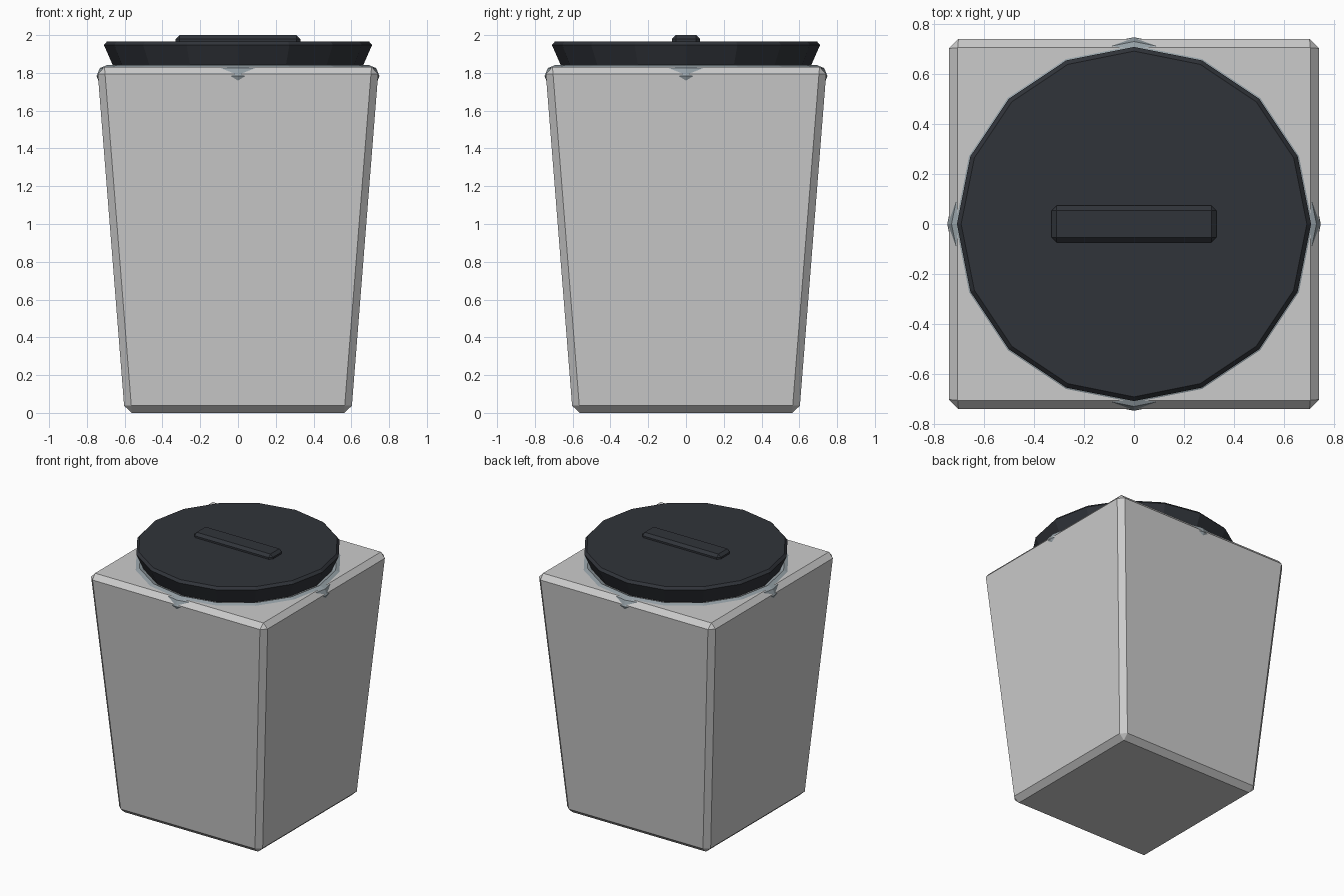
import bpy, bmesh, math

if "Cube" in bpy.data.objects:
    bpy.data.objects.remove(bpy.data.objects["Cube"])


def material(name, rgb):
    m = bpy.data.materials.new(name)
    m.diffuse_color = (*rgb, 1)
    m.use_nodes = True
    m.node_tree.nodes["Principled BSDF"].inputs["Base Color"].default_value = m.diffuse_color
    return m


def finish(name, bm, mat=None, bevel=0):
    bmesh.ops.recalc_face_normals(bm, faces=bm.faces)
    me = bpy.data.meshes.new(name)
    bm.to_mesh(me)
    bm.free()
    ob = bpy.data.objects.new(name, me)
    bpy.context.collection.objects.link(ob)
    if mat:
        me.materials.append(mat)
    if bevel:
        mod = ob.modifiers.new("chamfer", 'BEVEL')
        mod.width = bevel
        mod.segments = 1
    return ob


def box(name, bottom, top, z0, z1, mat=None, bevel=0):
    """Box with (x, y) half sizes at the bottom and at the top."""
    bm = bmesh.new()
    bmesh.ops.create_cube(bm, size=2)
    for v in bm.verts:
        half, z = (top, z1) if v.co.z > 0 else (bottom, z0)
        v.co = (v.co.x * half[0], v.co.y * half[1], z)
    return finish(name, bm, mat, bevel)


def lathe(name, profile, mat, sides=16, closed=False):
    """Turn an (r, z) profile; open profiles get flat end caps."""
    bm = bmesh.new()
    loops = [[bm.verts.new((r * math.cos(2 * math.pi * i / sides),
                            r * math.sin(2 * math.pi * i / sides), z))
              for i in range(sides)] for r, z in profile]
    pairs = list(zip(loops, loops[1:]))
    if closed:
        pairs.append((loops[-1], loops[0]))
    else:
        bm.faces.new(loops[0])
        bm.faces.new(loops[-1])
    for a, b in pairs:
        for i in range(sides):
            j = (i + 1) % sides
            bm.faces.new((a[i], a[j], b[j], b[i]))
    return finish(name, bm, mat)


dark = material("dark_plastic", (0.03, 0.034, 0.042))
steel = material("rim_metal", (0.30, 0.35, 0.38))

# Tapered container body
box("body", (0.60, 0.60), (0.745, 0.745), 0, 1.832, bevel=0.038)

# Rim ring, eight-sided section, half sunk in the body top
section = [(0.689 + 0.06 * math.cos(k * math.pi / 4),
            1.783 + 0.06 * math.sin(k * math.pi / 4)) for k in range(8)]
lathe("rim_ring", section, steel, closed=True)

# Flared lid with a small top chamfer
lathe("lid", [(0.645, 1.80), (0.71, 1.948), (0.693, 1.967)], dark)

# Bar handle on the lid
box("lid_handle", (0.33, 0.074), (0.33, 0.074), 1.93, 2.0, dark, bevel=0.02)
